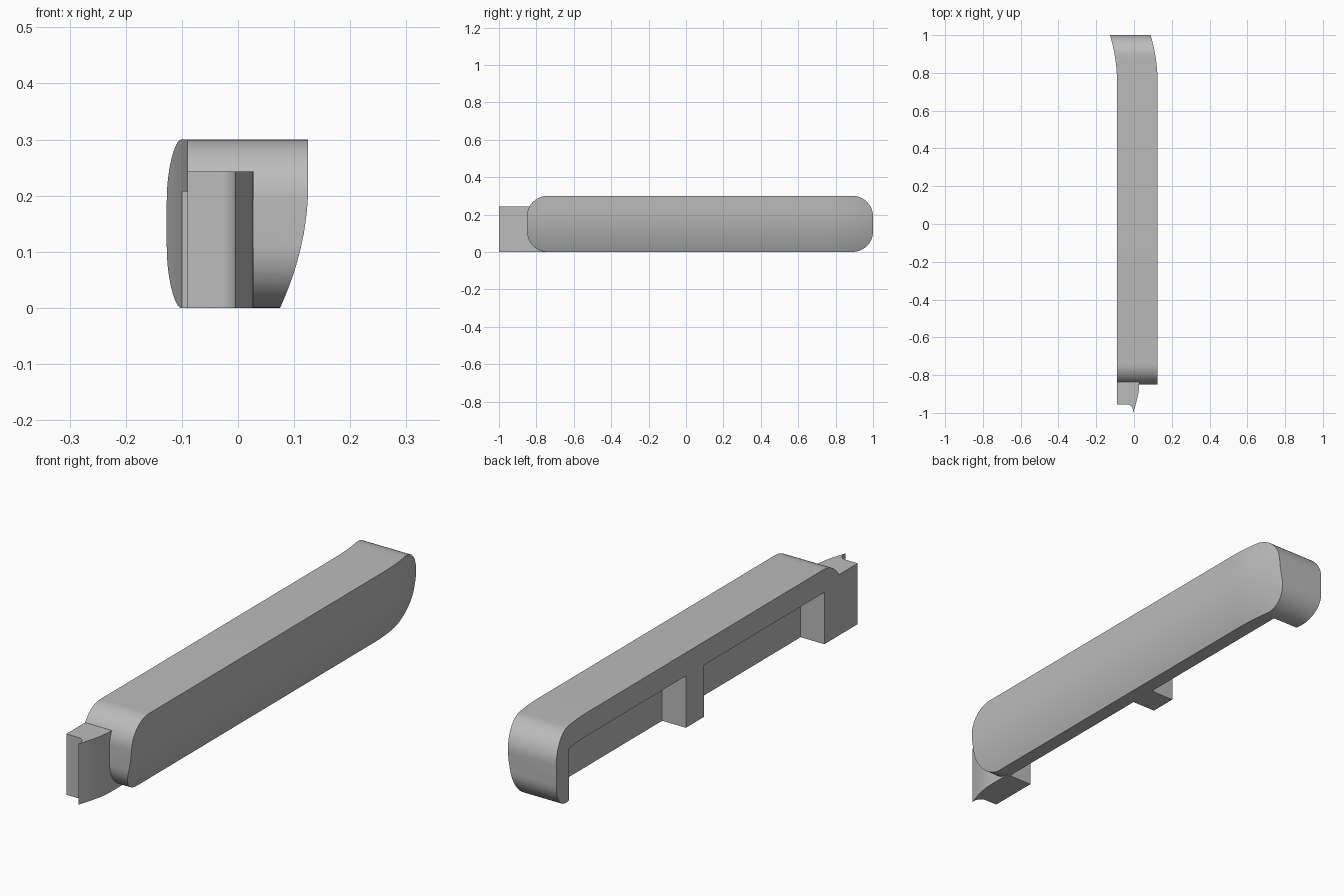
import bpy, bmesh, math

cube = bpy.data.objects.get("Cube")
if cube:
    bpy.data.objects.remove(cube, do_unlink=True)

grey = bpy.data.materials.new("plain grey")
grey.use_nodes = True
COLOUR = (0.5, 0.5, 0.5, 1)
grey.diffuse_color = COLOUR
grey.node_tree.nodes["Principled BSDF"].inputs["Base Color"].default_value = COLOUR

FRONT, BACK, HEIGHT, RADIUS = -0.85, 1.0, 0.3, 0.11
INNER = -0.09


def make_object(name, bm):
    bmesh.ops.recalc_face_normals(bm, faces=bm.faces)
    mesh = bpy.data.meshes.new(name)
    bm.to_mesh(mesh)
    bm.free()
    mesh.materials.append(grey)
    obj = bpy.data.objects.new(name, mesh)
    bpy.context.collection.objects.link(obj)
    return obj


def prism(name, outline, z0, z1):
    bm = bmesh.new()
    face = bm.faces.new([bm.verts.new((x, y, z0)) for x, y in outline])
    top = bmesh.ops.extrude_face_region(bm, geom=[face])
    verts = [v for v in top["geom"] if isinstance(v, bmesh.types.BMVert)]
    bmesh.ops.translate(bm, verts=verts, vec=(0, 0, z1 - z0))
    return make_object(name, bm)


def combine(target, tool, operation):
    mod = target.modifiers.new(operation.title(), 'BOOLEAN')
    mod.operation = operation
    mod.solver = 'EXACT'
    mod.object = tool
    bpy.context.view_layer.objects.active = target
    bpy.ops.object.modifier_apply(modifier=mod.name)
    bpy.data.objects.remove(tool, do_unlink=True)


def bend(y):
    # the back end curls towards -x
    return -0.037 * (max(0, y - 0.75) / 0.25) ** 2


def outer(z):
    # the outer wall tucks under towards the bottom
    return 0.125 - 0.05 * max(0, 1 - z / 0.22) ** 2


# Bar body: cross-sections lofted along y, with rounded end corners
arc = [RADIUS * (1 - math.cos(math.radians(a))) for a in range(0, 91, 6)]
stations = [FRONT + d for d in arc]
stations += [0.75 + 0.13 * i / 6 for i in range(6)]
stations += [BACK - d for d in reversed(arc)]

SAMPLES = 16
bm = bmesh.new()
rings = []
for y in stations:
    gap = min(y - FRONT, BACK - y, RADIUS)
    low = RADIUS - math.sqrt(max(0, RADIUS ** 2 - (RADIUS - gap) ** 2))
    high = HEIGHT - low
    shift = bend(y)
    levels = [low + (high - low) * i / SAMPLES for i in range(SAMPLES + 1)]
    section = [(INNER, high), (INNER, low)] + [(outer(z), z) for z in levels]
    rings.append([bm.verts.new((x + shift, y, z)) for x, z in section])
for a, b in zip(rings, rings[1:]):
    for i in range(len(a)):
        j = (i + 1) % len(a)
        bm.faces.new((a[i], a[j], b[j], b[i]))
bm.faces.new(rings[0])
bm.faces.new(rings[-1])
body = make_object("bar_body", bm)

# Front tongue with a hooked tip
hook = [(-0.035 + 0.03 * math.sin(math.radians(a)),
         -0.99 + 0.035 * math.cos(math.radians(a))) for a in range(0, 91, 15)]
side = [(-0.005 + 0.033 * math.sin(t * math.pi / 16), -1 + 0.16 * t / 8) for t in range(9)]
outline = [(INNER, -0.745), (INNER, -0.955)] + hook + side + [(0.028, -0.745)]
combine(body, prism("front_tongue", outline, 0, 0.243), 'UNION')

# Inner pockets, open at the bottom, leaving a middle rib
for y0, y1 in ((-0.745, 0.015), (0.129, 0.88)):
    box = [(-0.3, y0), (0.015, y0), (0.015, y1), (-0.3, y1)]
    combine(body, prism("pocket_cutter", box, -0.1, 0.207), 'DIFFERENCE')

bpy.ops.object.select_all(action='DESELECT')
body.select_set(True)
bpy.context.view_layer.objects.active = body
bpy.ops.object.shade_smooth_by_angle(angle=math.radians(30))
